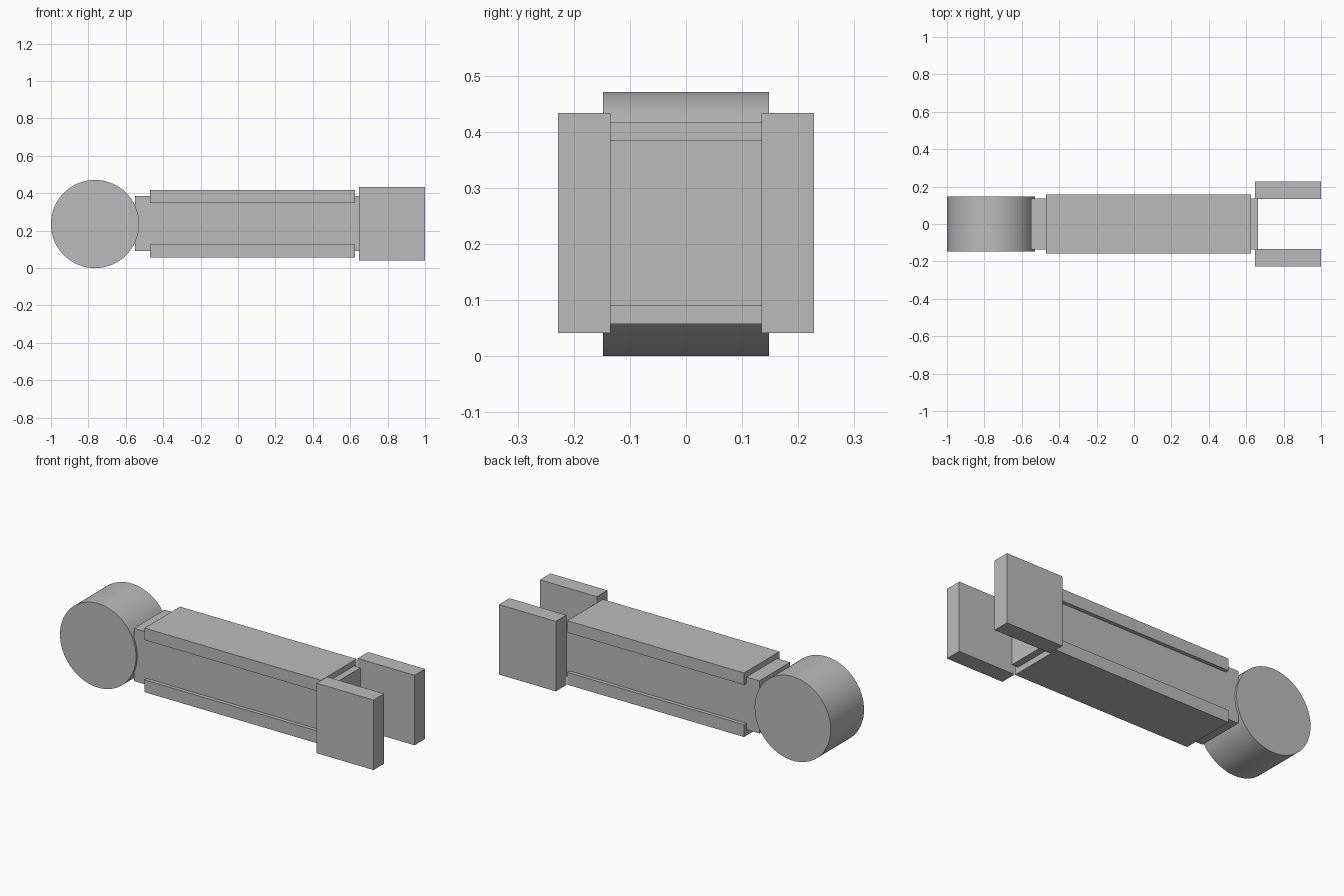
import bpy
import math

default = bpy.data.objects.get("Cube")
if default:
    bpy.data.objects.remove(default, do_unlink=True)

# Single plain grey finish
grey = bpy.data.materials.new("plain_grey")
grey.use_nodes = True
colour = (0.5, 0.5, 0.5, 1)
grey.diffuse_color = colour
grey.node_tree.nodes["Principled BSDF"].inputs["Base Color"].default_value = colour


def box(name, xs, ys, zs):
    """Axis-aligned block from its (min, max) ranges."""
    spans = (xs, ys, zs)
    bpy.ops.mesh.primitive_cube_add(size=1, location=[sum(s) / 2 for s in spans])
    obj = bpy.context.object
    obj.name = name
    obj.scale = [s[1] - s[0] for s in spans]
    bpy.ops.object.transform_apply(location=False, rotation=False, scale=True)
    obj.data.materials.append(grey)
    return obj


# Central beam
box("beam", (-0.55, 0.664), (-0.136, 0.136), (0.09, 0.385))

# Overhanging plates along the top and bottom of the beam
box("upper_plate", (-0.47, 0.625), (-0.157, 0.157), (0.349, 0.416))
box("lower_plate", (-0.47, 0.625), (-0.157, 0.157), (0.057, 0.126))

# Fork cheeks at the open end
for name, side in (("left_fork", -1), ("right_fork", 1)):
    ys = sorted((side * 0.135, side * 0.228))
    box(name, (0.647, 1.0), ys, (0.041, 0.433))

# Round knuckle at the other end, axis across the beam
bpy.ops.mesh.primitive_cylinder_add(vertices=96, radius=0.2355, depth=0.295,
                                    location=(-0.7645, 0, 0.2355),
                                    rotation=(math.pi / 2, 0, 0))
knuckle = bpy.context.object
knuckle.name = "round_knuckle"
knuckle.data.materials.append(grey)
bpy.ops.object.shade_smooth_by_angle(angle=math.radians(30))
